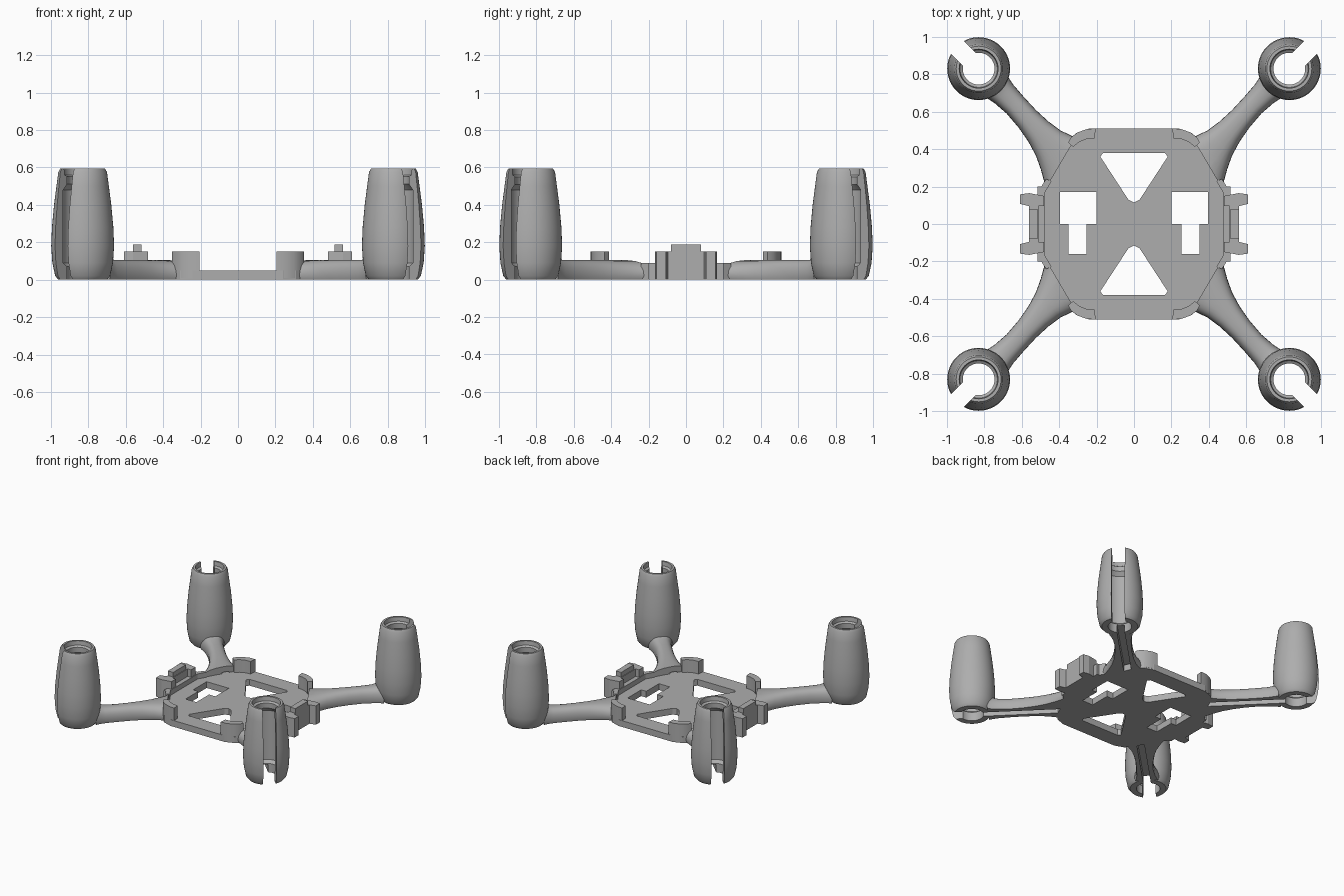
import bpy, bmesh, math
from mathutils import Matrix

if "Cube" in bpy.data.objects:
    bpy.data.objects.remove(bpy.data.objects["Cube"])

grey = bpy.data.materials.new("plain_grey")
grey.use_nodes = True
colour = (0.42, 0.42, 0.42, 1)
grey.diffuse_color = colour
grey.node_tree.nodes["Principled BSDF"].inputs["Base Color"].default_value = colour

DIAGONAL = Matrix.Rotation(math.pi / 4, 4, "Z")
POD = 1.174  # distance of a pod from the centre along the diagonal


def make(name, bm, matrix=None):
    if matrix:
        bm.transform(matrix)
    bmesh.ops.recalc_face_normals(bm, faces=bm.faces)
    mesh = bpy.data.meshes.new(name)
    bm.to_mesh(mesh)
    bm.free()
    ob = bpy.data.objects.new(name, mesh)
    bpy.context.collection.objects.link(ob)
    mesh.materials.append(grey)
    return ob


def bridge(bm, rings, closed=False):
    """Skin a row of vertex rings, capping the ends unless closed."""
    n = len(rings[0])
    pairs = list(zip(rings, rings[1:] + rings[:1])) if closed else list(zip(rings, rings[1:]))
    for a, b in pairs:
        for i in range(n):
            j = (i + 1) % n
            bm.faces.new((a[i], a[j], b[j], b[i]))
    if not closed:
        bm.faces.new(rings[0])
        bm.faces.new(rings[-1])


def prism(name, outline, z0, z1, matrix=None):
    bm = bmesh.new()
    bridge(bm, [[bm.verts.new((x, y, z)) for x, y in outline] for z in (z0, z1)])
    return make(name, bm, matrix)


def box(name, x0, x1, y0, y1, z0, z1, matrix=None):
    return prism(name, [(x0, y0), (x1, y0), (x1, y1), (x0, y1)], z0, z1, matrix)


def activate(ob):
    bpy.ops.object.select_all(action="DESELECT")
    ob.select_set(True)
    bpy.context.view_layer.objects.active = ob


def cut(ob, cutters):
    activate(ob)
    for cutter in cutters:
        cutter.hide_render = True
        mod = ob.modifiers.new("cut", "BOOLEAN")
        mod.operation = "DIFFERENCE"
        mod.solver = "EXACT"
        mod.object = cutter
        bpy.ops.object.modifier_apply(modifier=mod.name)


def mirror(ob, x=True, y=True):
    activate(ob)
    mod = ob.modifiers.new("mirror", "MIRROR")
    mod.use_axis = (x, y, False)
    mod.use_clip = mod.use_mirror_merge = False
    bpy.ops.object.modifier_apply(modifier=mod.name)


def four_way(quarter):
    """Complete an outline from its +x +y quarter, listed from back to side."""
    right = quarter + [(x, -y) for x, y in reversed(quarter)]
    return right + [(-x, y) for x, y in reversed(right)]


# Base plate with triangular, square and slot openings
plate = prism("base_plate", four_way([(0.24, 0.51), (0.31, 0.485), (0.36, 0.44),
                                      (0.45, 0.22), (0.485, 0.17)]), 0, 0.05)
holes = []
for s in (1, -1):
    tri = [(-0.18, 0.36), (-0.165, 0.38), (0.165, 0.38), (0.18, 0.36),
           (0.03, 0.13), (0, 0.115), (-0.03, 0.13)]
    holes.append(prism("window_cutter", [(x, y * s) for x, y in tri], -0.1, 0.1))
    a, b = sorted((0.2 * s, 0.395 * s))
    holes.append(box("square_cutter", a, b, 0, 0.17, -0.1, 0.1))
    a, b = sorted((0.255 * s, 0.35 * s))
    holes.append(box("slot_cutter", a, b, -0.16, 0.01, -0.1, 0.1))
cut(plate, holes)

# Motor pods: hollow tapered barrels, lathed from a closed profile
wall = [(0.085, 0), (0.13, 0), (0.147, 0.02), (0.162, 0.09), (0.168, 0.18), (0.164, 0.28),
        (0.153, 0.4), (0.14, 0.5), (0.13, 0.575), (0.12, 0.593), (0.104, 0.593),
        (0.1, 0.56), (0.085, 0.55), (0.085, 0.51), (0.11, 0.48), (0.11, 0.09), (0.085, 0.07)]
bm = bmesh.new()
steps = 48
bridge(bm, [[bm.verts.new((POD + r * math.cos(math.tau * i / steps),
                           r * math.sin(math.tau * i / steps), z)) for r, z in wall]
            for i in range(steps)], closed=True)
pods = make("motor_pods", bm, DIAGONAL)

# Arms: domed sections that flare into the plate and the pod
# (distance, sideways offset, half width, height)
stations = [(0.45, -0.02, 0.2, 0.105), (0.5, -0.024, 0.155, 0.105), (0.56, -0.022, 0.123, 0.105),
            (0.63, -0.018, 0.094, 0.105), (0.71, -0.012, 0.076, 0.105),
            (0.8, -0.006, 0.066, 0.105), (0.9, 0, 0.064, 0.105),
            (0.98, 0, 0.07, 0.108), (1.03, 0, 0.08, 0.118), (1.055, 0, 0.09, 0.13)]
bm = bmesh.new()
rings = []
for d, off, w, h in stations:
    ring = [bm.verts.new((d, off + w * 0.93, 0))]
    for i in range(15):
        a = math.pi * i / 14
        c = math.cos(a)
        u = math.copysign(abs(c) ** 0.75, c)
        ring.append(bm.verts.new((d, off + w * u, 0.018 + (h - 0.018) * math.sin(a) ** 0.75)))
    ring.append(bm.verts.new((d, off - w * 0.93, 0)))
    rings.append(ring)
bridge(bm, rings)
arms = make("arms", bm, DIAGONAL)

# Wire channel under each arm, lengthwise slit in each pod, recess above the plate
channel = box("channel_cutter", 0.5, 1.11, -0.027, 0.027, -0.1, 0.06, DIAGONAL)
slit = box("slit_cutter", POD, POD + 0.3, -0.048, 0.048, -0.1, 0.8, DIAGONAL)
recess = prism("recess_cutter", four_way([(0.2, 0.6), (0.23, 0.6), (0.48, 0.175)]), 0.05, 0.4)
cut(pods, [slit, channel])
cut(arms, [recess, channel])
mirror(pods)
mirror(arms)

# Raised corner guards
guards = prism("corner_guards", [(0.205, 0.51), (0.25, 0.508), (0.3, 0.49), (0.335, 0.465),
                                 (0.352, 0.435), (0.325, 0.412), (0.29, 0.44), (0.25, 0.455),
                                 (0.21, 0.458)], 0.01, 0.15)
mirror(guards)

# Side clips: low rim, upright wall with raised centre, and two outward tabs
rim = box("side_rims", 0.475, 0.515, -0.2, 0.2, 0, 0.09)
rim_ends = prism("side_rim_ends", [(0.44, 0.23), (0.475, 0.17), (0.515, 0.17), (0.47, 0.24)], 0, 0.09)
clip_wall = box("clip_walls", 0.51, 0.562, -0.12, 0.12, 0, 0.15)
clip_top = box("clip_tops", 0.515, 0.562, -0.08, 0.08, 0.14, 0.187)
tabs = prism("clip_tabs", [(0.48, 0.095), (0.56, 0.095), (0.61, 0.108), (0.61, 0.158),
                           (0.56, 0.165), (0.48, 0.15)], 0, 0.15)
for ob in (rim, clip_wall, clip_top):
    mirror(ob, y=False)
mirror(rim_ends)
mirror(tabs)

# Remove the cutters and smooth the rounded parts
for ob in holes + [channel, slit, recess]:
    bpy.data.objects.remove(ob)
for ob in (pods, arms, guards):
    activate(ob)
    bpy.ops.object.shade_smooth_by_angle(angle=math.radians(32))
